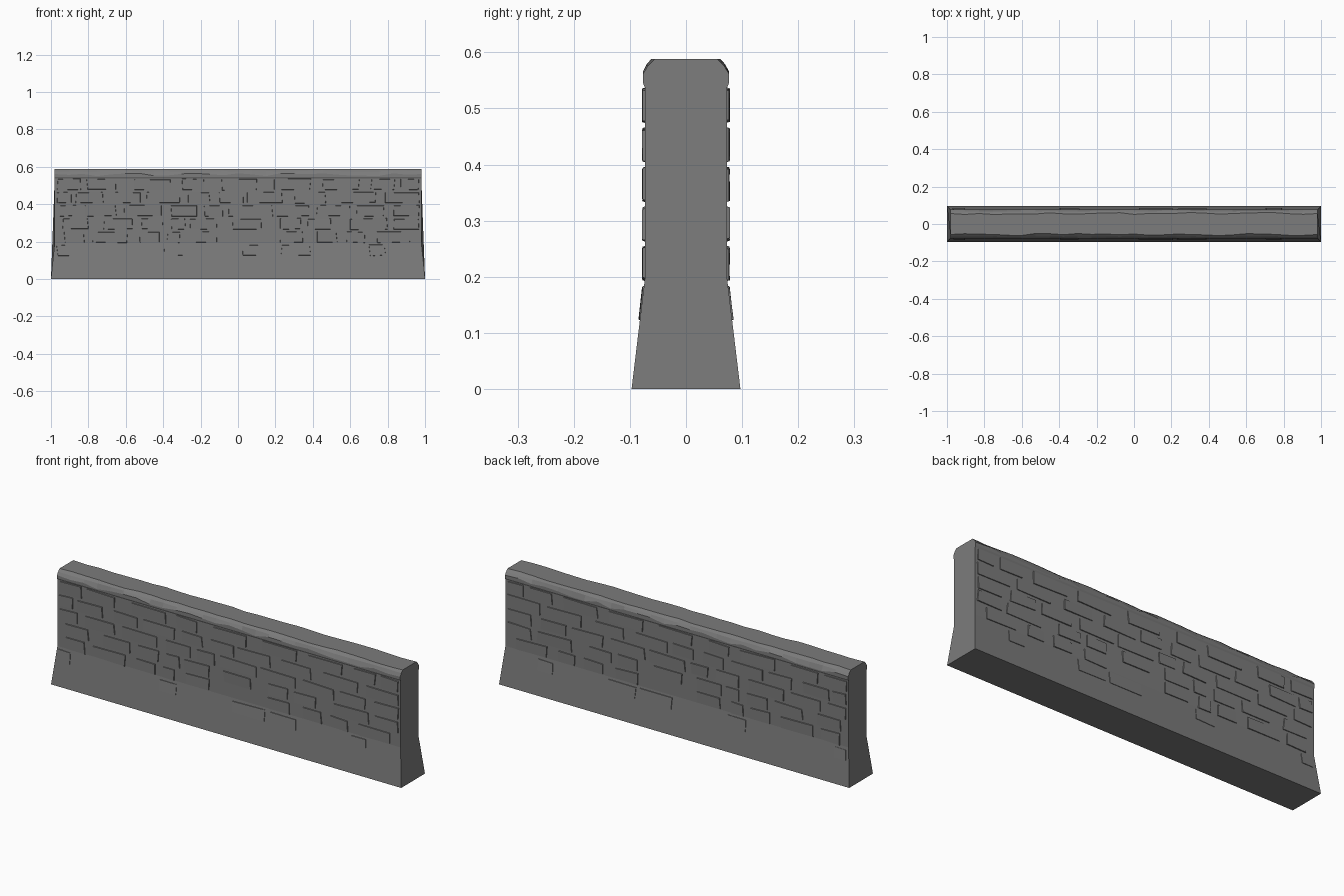
import bpy, bmesh, random

if "Cube" in bpy.data.objects:
    bpy.data.objects.remove(bpy.data.objects["Cube"])
random.seed(7)
jit = random.uniform

stone = bpy.data.materials.new("grey stone")
stone.diffuse_color = (0.2, 0.2, 0.2, 1)
stone.use_nodes = True
stone.node_tree.nodes["Principled BSDF"].inputs["Base Color"].default_value = stone.diffuse_color


def finish(bm, name):
    bmesh.ops.recalc_face_normals(bm, faces=bm.faces)
    me = bpy.data.meshes.new(name)
    bm.to_mesh(me)
    bm.free()
    me.materials.append(stone)
    ob = bpy.data.objects.new(name, me)
    bpy.context.collection.objects.link(ob)
    return ob


def surf(z):
    """Half thickness of the wall core at height z."""
    return 0.097 - (0.097 - 0.0735) * min(z / 0.195, 1)


# Wall core: flared foot, upright body, chipped chamfer; lofted along x
bm = bmesh.new()
N = 26
rings = []
for i in range(N + 1):
    t = -1 + 2 * i / N
    mid = 0 < i < N
    half = []
    for s in (-1, 1):
        c = jit(-0.012, 0.012) if mid else 0
        d = jit(-0.006, 0.006) if mid else 0
        half.append([(s * 0.097, 0), (s * 0.0735, 0.195), (s * 0.0735, 0.538),
                     (s * 0.077, 0.546), (s * 0.077, 0.561 + min(c, 0.004)),
                     (s * (0.068 + d / 3), 0.576 + d / 2), (s * (0.056 + d), 0.588)])
    ring = []
    for y, z in half[0] + half[1][::-1]:
        xh = 1 - 0.02 * min(z / 0.195, 1)
        ring.append(bm.verts.new((t * xh, y, z)))
    rings.append(ring)
for a, b in zip(rings, rings[1:]):
    n = len(a)
    for k in range(n):
        bm.faces.new((a[k], a[(k + 1) % n], b[(k + 1) % n], b[k]))
bm.faces.new(rings[0])
bm.faces.new(rings[-1][::-1])
finish(bm, "wall_core")

# Brick courses, top to bottom: left and right edge of each brick (hundredths)
rows = [
    [-97, -84, -81, -65, -56, -36, -30, -18, -9, 10, 19, 39, 45, 65, 71, 84, 87, 97],
    [-97, -89, -87, -72, -66, -52, -49, -31, -27, -15, -10, 3, 5, 24, 30, 47, 54, 74, 78, 97],
    [-97, -86, -82, -65, -61, -41, -36, -22, -18, -8, -5, 16, 18, 38, 42, 60, 63, 78, 83, 97],
    [-94, -80, -72, -56, -52, -40, -36, -28, -26, -11, -3, 13, 22, 34, 37, 50, 60, 80, 83, 97],
    [-93, -82, -78, -59, -53, -42, -38, -31, -25, -11, 22, 35, 42, 53, 58, 68, 74, 92],
    [-97, -90, -40, -29, 2, 21, 23, 39, 70, 79],
]
ROW_TOP, ROW_H = 0.54, 0.0705


def brick(bm, x0, x1, z0, z1, side, depth):
    """Irregular block with a sloped rim, sitting on one wall face."""
    back, front = [], []
    for x, z, ix, iz in ((x0, z0, 1, 1), (x1, z0, -1, 1), (x1, z1, -1, -1), (x0, z1, 1, -1)):
        x += jit(-0.004, 0.004)
        z += jit(-0.003, 0.003)
        back.append(bm.verts.new((side * x, side * (surf(z) - 0.01), z)))
        fx, fz = x + ix * 0.004, z + iz * 0.004
        front.append(bm.verts.new((side * fx, side * (surf(fz) + depth + jit(-0.0012, 0.0008)), fz)))
    bm.faces.new(front)
    bm.faces.new(back)
    for k in range(4):
        j = (k + 1) % 4
        bm.faces.new((back[k], back[j], front[j], front[k]))


for side, name in ((-1, "front_bricks"), (1, "back_bricks")):
    bm = bmesh.new()
    for r, row in enumerate(rows):
        z1 = ROW_TOP - r * ROW_H
        depth = 0.0025 if r == 5 else 0.004
        for x0, x1 in zip(row[::2], row[1::2]):
            x0, x1 = x0 / 100, x1 / 100
            if side < 0:             # rotated side: keep front as listed
                x0, x1 = -x1, -x0
            brick(bm, x0, x1, z1 - ROW_H + 0.005, z1 - 0.003, side, depth)
    finish(bm, name)
